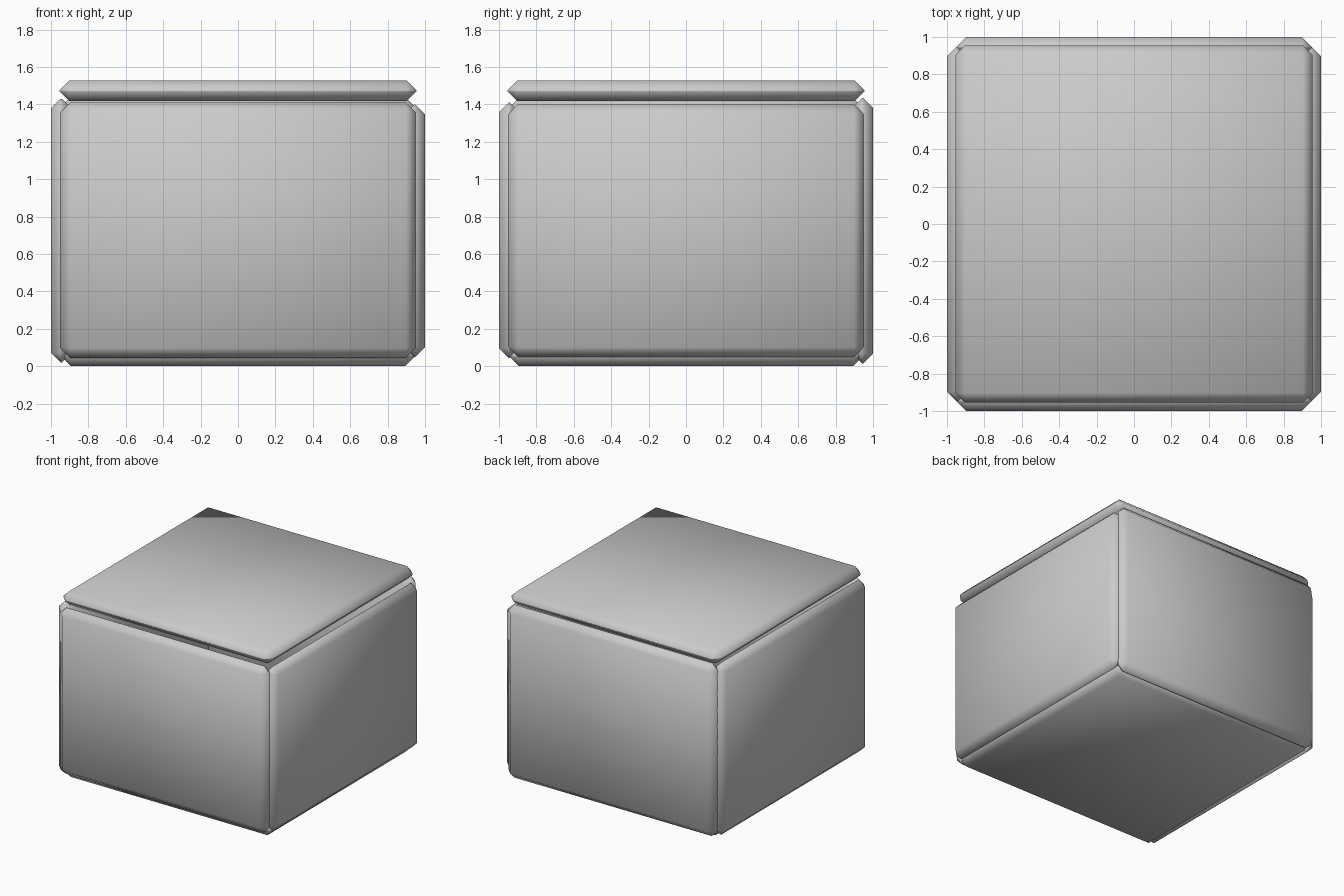
import bpy, bmesh

if "Cube" in bpy.data.objects:
    bpy.data.objects.remove(bpy.data.objects["Cube"])


def slab(name, lo, hi, bevel=0.052):
    """Thin board between two corners, every edge chamfered, smooth shaded."""
    bm = bmesh.new()
    bmesh.ops.create_cube(bm, size=1.0)
    for v in bm.verts:
        for i in range(3):
            v.co[i] = lo[i] if v.co[i] < 0 else hi[i]
    bmesh.ops.bevel(bm, geom=bm.edges[:], offset=bevel, segments=1,
                    affect='EDGES', clamp_overlap=True)
    bmesh.ops.recalc_face_normals(bm, faces=bm.faces[:])
    for f in bm.faces:
        f.smooth = True
    mesh = bpy.data.meshes.new(name)
    bm.to_mesh(mesh)
    bm.free()
    obj = bpy.data.objects.new(name, mesh)
    bpy.context.collection.objects.link(obj)
    return obj


W = 0.95     # half width of every board
T = 0.89     # inner face of the walls

# Four walls, each with a slightly different height
slab("front_wall", (-W, -1, 0.045), (W, -T, 1.41))
slab("back_wall", (-W, T, 0.015), (W, 1, 1.435))
slab("right_wall", (T, -W, 0.05), (1, W, 1.40))
slab("left_wall", (-1, -W, 0.02), (-T, W, 1.43))

# Floor board and lid board
slab("floor", (-0.945, -0.945, 0), (0.945, 0.945, 0.11))
slab("lid", (-0.955, -0.955, 1.418), (0.955, 0.955, 1.527))
